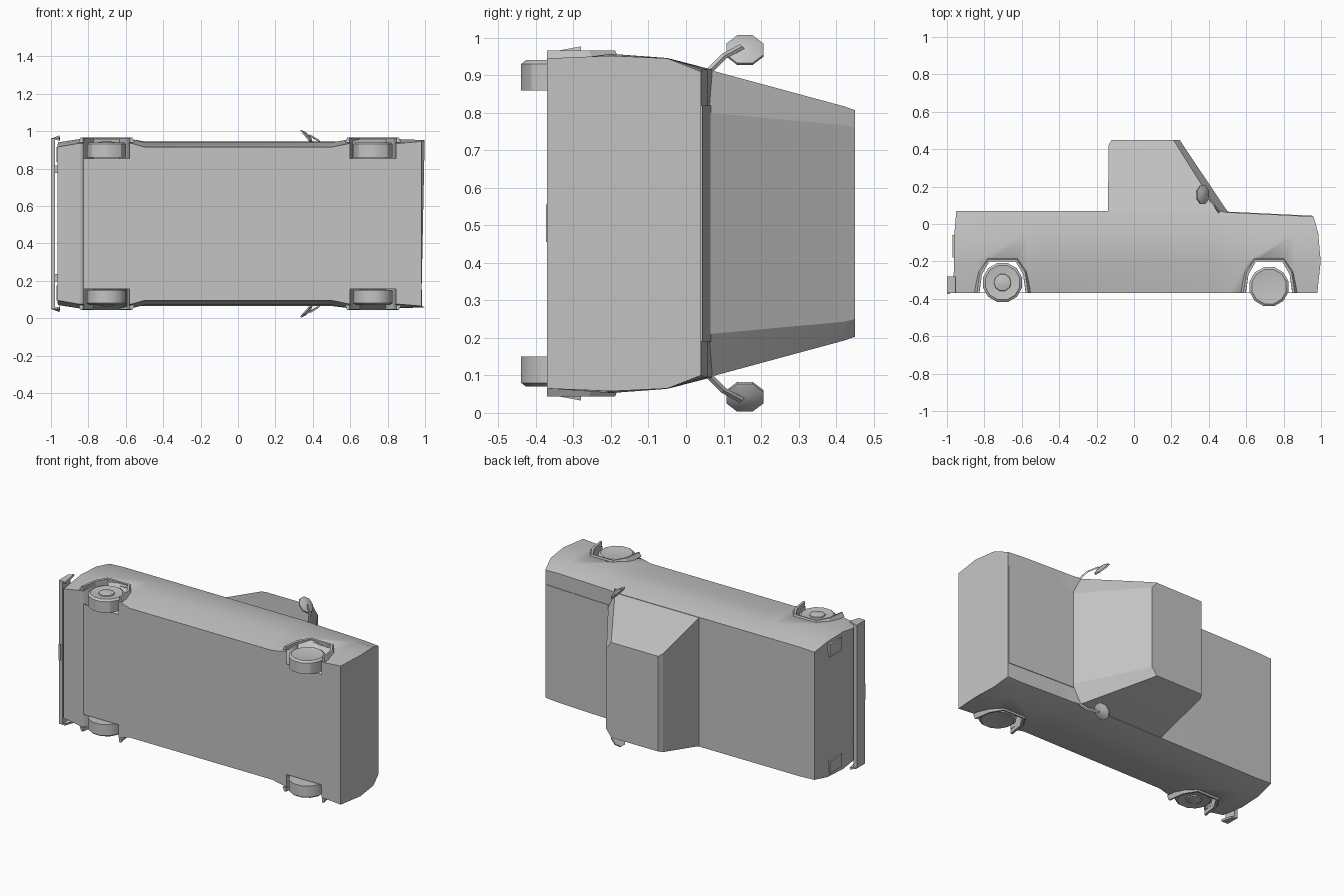
import bpy, bmesh, math
from mathutils import Vector

cube = bpy.data.objects.get("Cube")
if cube:
    bpy.data.objects.remove(cube, do_unlink=True)

MID = 0.505  # centre plane of the truck, which lies on its side

paint = bpy.data.materials.new("plain_grey")
paint.use_nodes = True
GREY = (0.55, 0.55, 0.55, 1)
paint.diffuse_color = GREY
paint.node_tree.nodes["Principled BSDF"].inputs["Base Color"].default_value = GREY


def make(name, bm, angle=20):
    bmesh.ops.recalc_face_normals(bm, faces=bm.faces)
    mesh = bpy.data.meshes.new(name)
    bm.to_mesh(mesh)
    bm.free()
    obj = bpy.data.objects.new(name, mesh)
    bpy.context.collection.objects.link(obj)
    mesh.materials.append(paint)
    bpy.ops.object.select_all(action='DESELECT')
    obj.select_set(True)
    bpy.context.view_layer.objects.active = obj
    bpy.ops.object.shade_smooth_by_angle(angle=math.radians(angle))
    return obj


def loft(name, rings, angle=20):
    """Skin closed rings of equal length and cap both ends."""
    bm = bmesh.new()
    rows = [[bm.verts.new(p) for p in ring] for ring in rings]
    n = len(rows[0])
    for a, b in zip(rows, rows[1:]):
        for i in range(n):
            j = (i + 1) % n
            bm.faces.new((a[i], a[j], b[j], b[i]))
    bm.faces.new(rows[0])
    bm.faces.new(rows[-1])
    return make(name, bm, angle)


def prism(name, profile, z0, z1):
    return loft(name, [[(x, y, z) for x, y in profile] for z in (z0, z1)])


def box(name, x0, x1, y0, y1, z0, z1):
    return prism(name, [(x0, y0), (x1, y0), (x1, y1), (x0, y1)], z0, z1)


def disc(name, centre, normal, sections, sides):
    """Turned part: sections are (offset along normal, radius)."""
    normal = Vector(normal).normalized()
    up = Vector((0, 1, 0))
    side = normal.cross(up)
    rings = []
    for off, r in sections:
        c = Vector(centre) + normal * off
        rings.append([c + (up * math.cos(t) + side * math.sin(t)) * r
                      for t in [2 * math.pi * (i + 0.5) / sides for i in range(sides)]])
    return loft(name, rings, 30)


# Lower body: stations of x, top height and half widths from sill to top edge
NARROW, WIDE = (.41, .435, .44, .41), (.43, .452, .441, .41)
stations = [(-.96, .07, (.41, .435, .43, .405)), (-.85, .07, WIDE), (-.57, .07, WIDE),
            (-.5, .07, NARROW), (.45, .07, NARROW), (.5, .062, NARROW), (.6, .058, WIDE),
            (.86, .045, WIDE), (.97, .04, (.44, .447, .44, .405))]
nose = (.01, .028, .015, -.01)
tail = (-.005, -.003, 0, .01)
rings = []
for i, (x, top, halves) in enumerate(stations):
    shift = nose if i == len(stations) - 1 else tail if i == 0 else (0, 0, 0, 0)
    edge = [(x + d, y, h) for d, y, h in zip(shift, (-.37, -.2, -.05, top), halves)]
    rings.append([(a, y, MID + h) for a, y, h in edge]
                 + [(a, y, MID - h) for a, y, h in reversed(edge)])
body = loft("lower_body", rings)

# Wheel arches: openings cut through the body, floor and raised lips
ARCH = [(-.125, -.38), (-.11, -.27), (-.07, -.2), (.07, -.2), (.11, -.27), (.125, -.38)]
for label, cx in (("rear", -.703), ("front", .722)):
    inner = [(cx + x, y) for x, y in ARCH]
    cutter = prism(label + "_arch_cutter", inner, -.2, 1.2)
    cutter.hide_render = True
    cut = body.modifiers.new(label + "_arch", 'BOOLEAN')
    cut.object = cutter
    cut.solver = 'EXACT'
    bpy.context.view_layer.objects.active = body
    bpy.ops.object.modifier_apply(modifier=cut.name)
    bpy.data.objects.remove(cutter, do_unlink=True)
    box(label + "_floor", cx - .127, cx + .127, -.37, -.366, MID - .35, MID + .35)

    lip = [(cx + x * 1.2, y + .022) for x, y in ARCH[1:-1]]
    lip = [(cx - .15, -.37)] + lip + [(cx + .15, -.37)]
    opening = [(x, max(y, -.37)) for x, y in inner]
    for s, side in ((1, "right"), (-1, "left")):
        # Each lip section slopes from the body out to the opening
        loft(f"{label}_{side}_arch_lip",
             [[(a, b, MID + s * .435), (c, d, MID + s * .435),
               (c, d, MID + s * .459), ((a + c) / 2, (b + d) / 2, MID + s * .461)]
              for (a, b), (c, d) in zip(lip, opening)])

# Cab: stacked rings of height, back x, side front x, centre front x, half widths
cab = [(.06, -.14, .455, .505, .41, .295), (.422, -.135, .228, .262, .312, .262),
       (.45, -.12, .21, .245, .302, .255)]
rings = []
for y, back, front, centre, half, inset in cab:
    edge = [(back, half), (front, half), (centre, inset)]
    rings.append([(x, y, MID + h) for x, h in edge]
                 + [(x, y, MID - h) for x, h in reversed(edge)])
loft("cab", rings, 8)

# Bonnet panel, a thin plate on the sloping front deck
prism("bonnet", [(.5, .06), (.955, .038), (.955, .044), (.5, .066)], MID - .315, MID + .315)

# Rear bumper with wrapped ends, brackets and number plate
box("rear_bumper", -1, -.978, -.365, -.285, MID - .455, MID + .455)
box("rear_plate", -1, -.985, -.373, -.366, MID - .05, MID + .05)

for s, side in ((1, "right"), (-1, "left")):
    def z(h):
        return MID + s * h

    loft(side + "_bumper_end",
         [[(-1, y, z(.455)), (-.98, y, z(.45)), (-.952, y, z(h - .012)), (-.955, y, z(h))]
          for y, h in ((-.37, .455), (-.28, .472))])
    box(side + "_bumper_bracket", -.98, -.95, -.35, -.3, z(.27), z(.31))
    box(side + "_tail_light", -.97, -.955, -.18, -.06, z(.33), z(.41))

    # Wheels with a shallow dish and a cone hub
    for label, cx, cy in (("rear", -.703, -.313), ("front", .722, -.335)):
        disc(f"{label}_{side}_wheel", (cx, cy, z(.355)), (0, 0, s),
             [(0, .108), (.07, .108), (.08, .095), (.074, .05)], 12)
        if label == "rear":
            disc(f"{label}_{side}_hub", (cx, cy, z(.42)), (0, 0, s),
                 [(0, .05), (.015, .045), (.022, .012)], 10)

    # Door mirror: faceted disc on a bent arm
    disc(side + "_mirror", (.367, .157, z(.462)), (.76, 0, .65 * s),
         [(-.004, .053), (.004, .053), (.016, .022)], 8)
    path = [(.455, .06, z(.405)), (.43, .1, z(.445)), (.385, .15, z(.472))]
    r = .006
    loft(side + "_mirror_arm",
         [[(x - r, y, c), (x, y - r, c + r * s), (x + r, y, c), (x, y + r, c - r * s)]
          for x, y, c in path])
